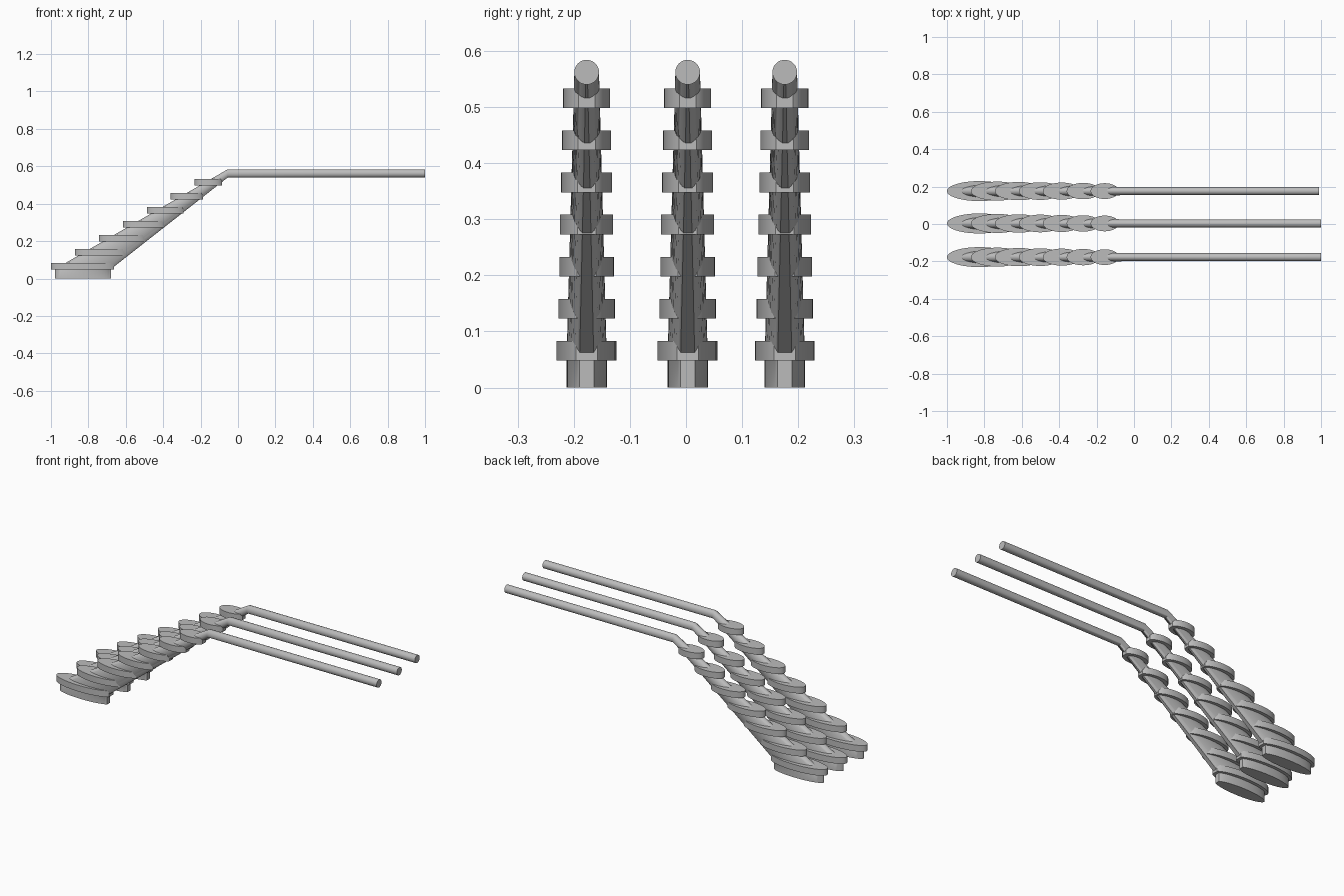
import bpy, math

cube = bpy.data.objects.get("Cube")
if cube:
    bpy.data.objects.remove(cube, do_unlink=True)

grey = bpy.data.materials.new("plain_grey")
grey.use_nodes = True
grey.diffuse_color = (0.5, 0.5, 0.5, 1)
grey.node_tree.nodes["Principled BSDF"].inputs["Base Color"].default_value = (0.5, 0.5, 0.5, 1)

N = 40
CUT = 0.36          # angle at which the narrow end is cut flat


def egg(cx, cy, z, rx, ry):
    """Horizontal ellipse with a small flat end towards +x."""
    end = math.cos(CUT)
    pts = []
    for j in range(N):
        t = CUT + (2 * math.pi - 2 * CUT) * j / (N - 1)
        x = (math.cos(t) + 1) / (end + 1) * 2 - 1
        pts.append((cx + rx * x, cy + ry * math.sin(t), z))
    return pts


def circle(x, cy, z, r):
    """Upright circle facing along x, starting at its lowest point."""
    pts = []
    for j in range(N):
        t = 2 * math.pi * (j + 0.5) / N
        pts.append((x, cy + r * math.sin(t), z - r * math.cos(t)))
    return pts


def loft(name, loops):
    """Skin a stack of loops and cap both ends."""
    verts = [p for loop in loops for p in loop]
    faces = [list(reversed(range(N))), [len(verts) - N + j for j in range(N)]]
    for i in range(len(loops) - 1):
        for j in range(N):
            k = (j + 1) % N
            faces.append([i * N + j, i * N + k, (i + 1) * N + k, (i + 1) * N + j])
    mesh = bpy.data.meshes.new(name)
    mesh.from_pydata(verts, [], faces)
    mesh.materials.append(grey)
    obj = bpy.data.objects.new(name, mesh)
    bpy.context.collection.objects.link(obj)
    bpy.ops.object.select_all(action='DESELECT')
    obj.select_set(True)
    bpy.context.view_layer.objects.active = obj
    bpy.ops.object.shade_smooth_by_angle(angle=math.radians(35))
    return obj


JOINT_X, JOINT_Z, ROD_R = -0.055, 0.562, 0.022

for side, y, rod_end in (("right", -0.177, 1.0), ("middle", 0.003, 1.0), ("left", 0.176, 0.99)):
    # Foot and slanted stem, ending in the straight rod
    loft(side + "_stem_and_rod", [
        egg(-0.83, y, 0, 0.15, 0.036),
        egg(-0.83, y, 0.05, 0.15, 0.036),
        circle(JOINT_X, y, JOINT_Z, ROD_R),
        circle(rod_end, y, JOINT_Z, ROD_R)])

    # Stepped collars, shrinking towards the joint
    for i in range(7):
        f = i / 6
        z = 0.048 + 0.075 * i
        start = -1.0 + 0.128 * i
        rx = 0.168 if i == 0 else 0.15 - 0.077 * f
        ry = 0.0535 if i == 0 else 0.0525 - 0.0105 * f
        loft(f"{side}_collar_{i + 1}", [
            egg(start + rx, y, z, rx, ry),
            egg(start + rx, y, z + 0.035, rx, ry)])
